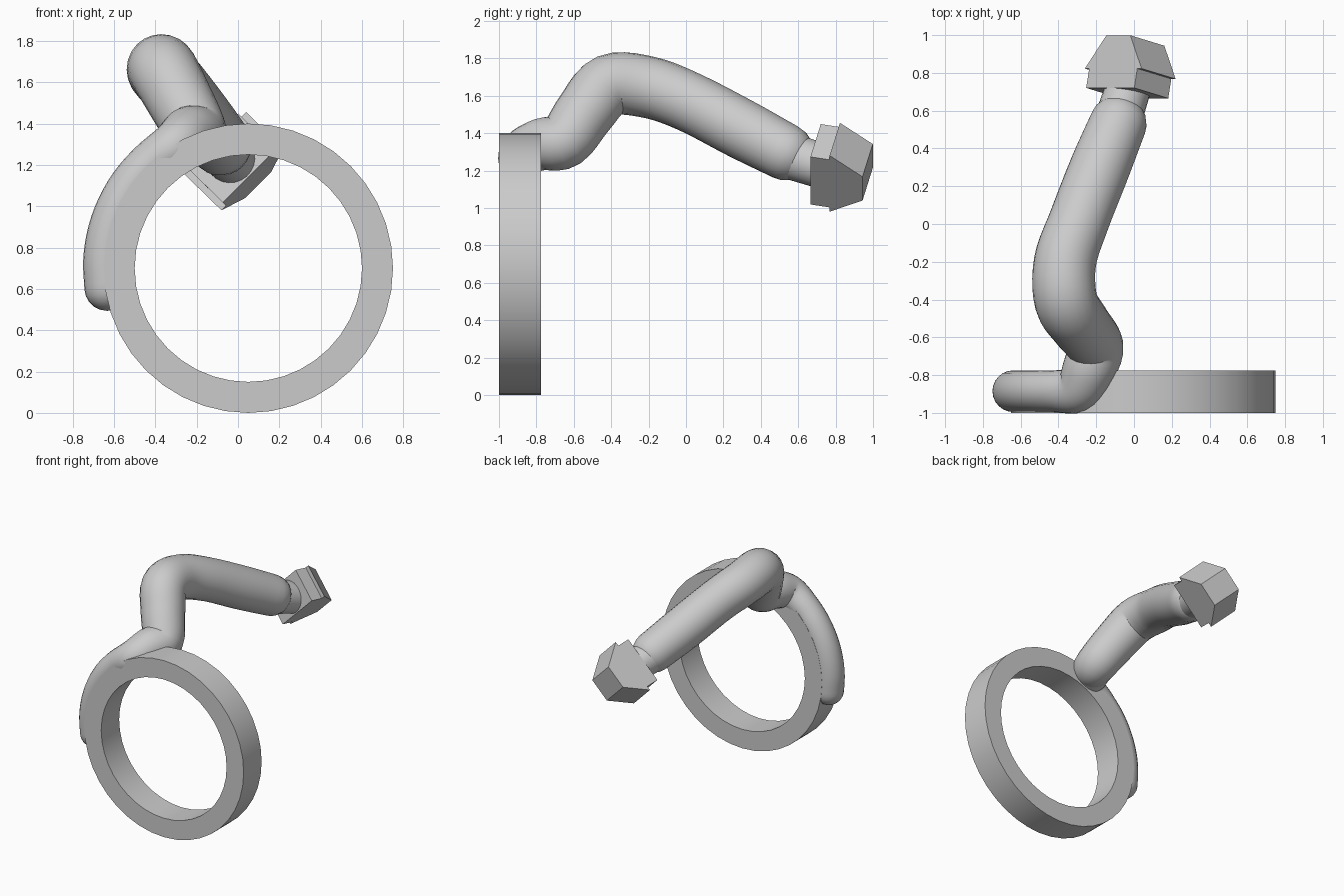
import bpy, bmesh, math
from mathutils import Vector

cube = bpy.data.objects.get("Cube")
if cube:
    bpy.data.objects.remove(cube, do_unlink=True)

metal = bpy.data.materials.new("grey metal")
metal.use_nodes = True
GREY = (0.6, 0.6, 0.6, 1)
metal.diffuse_color = GREY
metal.node_tree.nodes["Principled BSDF"].inputs["Base Color"].default_value = GREY


def finish(name, bm, smooth=True):
    """Turn a bmesh into a named object with the metal material."""
    bmesh.ops.recalc_face_normals(bm, faces=bm.faces)
    mesh = bpy.data.meshes.new(name)
    bm.to_mesh(mesh)
    bm.free()
    mesh.materials.append(metal)
    ob = bpy.data.objects.new(name, mesh)
    bpy.context.collection.objects.link(ob)
    if smooth:
        bpy.context.view_layer.objects.active = ob
        ob.select_set(True)
        bpy.ops.object.shade_smooth_by_angle(angle=math.radians(35))
        ob.select_set(False)
    return ob


def bridge(bm, a, b):
    for i in range(len(a)):
        j = (i + 1) % len(a)
        bm.faces.new((a[i], a[j], b[j], b[i]))


def spline(points, steps=5):
    """Catmull-Rom samples of (x, y, z, radius) points."""
    pts = [Vector(p) for p in points]
    pts = [2 * pts[0] - pts[1]] + pts + [2 * pts[-1] - pts[-2]]
    out = []
    for p, q, r, s in zip(pts, pts[1:], pts[2:], pts[3:]):
        for k in range(steps):
            t = k / steps
            out.append(0.5 * (2 * q + (r - p) * t + (2 * p - 5 * q + 4 * r - s) * t**2
                              + (3 * q - p - 3 * r + s) * t**3))
    return out + [pts[-2]]


def rounded_end(end, inner, steps=5):
    """Extra samples that close a tube with a hemisphere."""
    direction = (end.xyz - inner.xyz).normalized()
    out = []
    for k in range(1, steps + 1):
        a = k / steps * math.radians(86)
        centre = end.xyz + direction * end.w * math.sin(a)
        out.append(Vector((*centre, end.w * math.cos(a))))
    return out


def tube(name, points, sides=24):
    path = spline(points)
    path = rounded_end(path[0], path[1])[::-1] + path + rounded_end(path[-1], path[-2])
    bm = bmesh.new()
    rings, side = [], Vector((0, 1, 0))
    for i, p in enumerate(path):
        along = (path[min(i + 1, len(path) - 1)].xyz - path[max(i - 1, 0)].xyz).normalized()
        side = (side - along * side.dot(along)).normalized()
        up = along.cross(side)
        turns = [2 * math.pi * k / sides for k in range(sides)]
        rings.append([bm.verts.new(p.xyz + p.w * (side * math.cos(a) + up * math.sin(a)))
                      for a in turns])
    for a, b in zip(rings, rings[1:]):
        bridge(bm, a, b)
    bm.faces.new(rings[0])
    bm.faces.new(rings[-1])
    return finish(name, bm)


# Finger band: rectangular section swept round the y axis
CX, CZ = 0.05, 0.70
bm = bmesh.new()
loops = []
for radius, y in ((0.70, -1), (0.70, -0.775), (0.55, -0.775), (0.55, -1)):
    turns = [2 * math.pi * k / 40 for k in range(40)]
    loops.append([bm.verts.new((CX + radius * math.cos(a), y, CZ + radius * math.sin(a)))
                  for a in turns])
for k in range(4):
    bridge(bm, loops[k], loops[(k + 1) % 4])
finish("band", bm)

# Tail wraps the band, then the body rises and bends backwards
path = []
for degrees in range(188, 122, -11):
    a = math.radians(degrees)
    path.append((CX + 0.69 * math.cos(a), -0.885, CZ + 0.69 * math.sin(a), 0.11))
path += [
    (-0.30, -0.875, 1.29, 0.125),
    (-0.24, -0.77, 1.34, 0.14),
    (-0.205, -0.65, 1.36, 0.15),
    (-0.28, -0.54, 1.51, 0.16),
    (-0.36, -0.41, 1.655, 0.167),
    (-0.365, -0.20, 1.645, 0.165),
    (-0.29, 0.02, 1.565, 0.16),
    (-0.18, 0.30, 1.42, 0.16),
    (-0.085, 0.53, 1.30, 0.152),
]
tube("body", path)

# Neck joins the body to the head
start, end = Vector((-0.085, 0.55, 1.28)), Vector((-0.03, 0.72, 1.225))
axis = end - start
bm = bmesh.new()
bmesh.ops.create_cone(bm, cap_ends=True, segments=24, radius1=0.125, radius2=0.12,
                      depth=axis.length)
bm.transform(axis.to_track_quat("Z", "Y").to_matrix().to_4x4())
bmesh.ops.translate(bm, verts=bm.verts, vec=(start + end) / 2)
finish("neck", bm)

# Head: blunt arrow outline extruded through its thickness
centre = Vector((-0.11, 0.823, 1.305))
across = Vector((1, 0, 1)).normalized()
thick = Vector((0.18, -0.055, -0.175))
forward = across.cross(thick).normalized()
half = [(0.18, -0.105), (0.18, 0), (0.212, 0), (0.09, 0.18)]
outline = half + [(-w, f) for w, f in reversed(half)]
bm = bmesh.new()
front = [bm.verts.new(centre + across * w + forward * f) for w, f in outline]
back = [bm.verts.new(v.co + thick) for v in front]
bridge(bm, front, back)
bm.faces.new(front)
bm.faces.new(back)
finish("head", bm, smooth=False)
